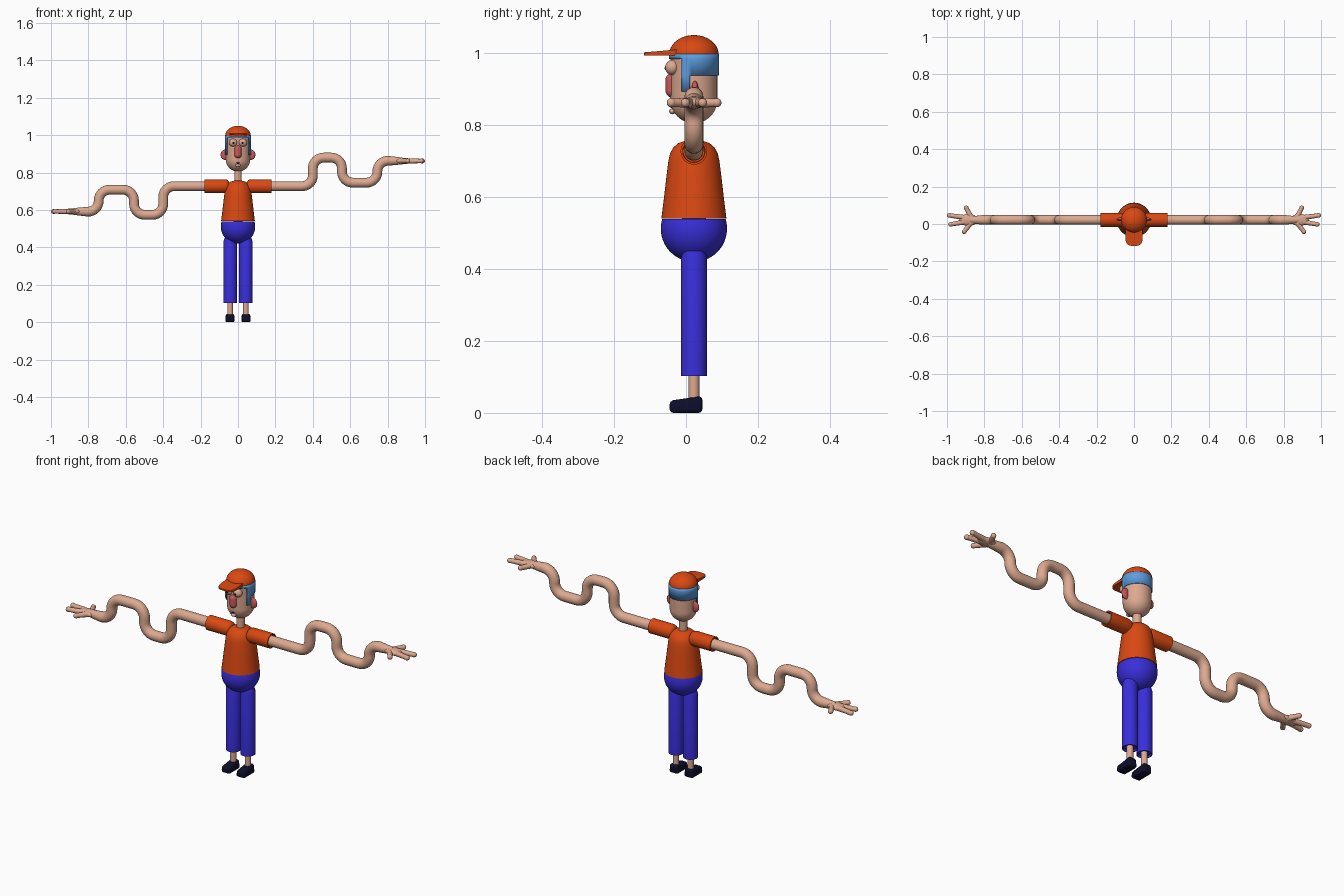
import bpy, bmesh, math
from mathutils import Vector, Matrix

if "Cube" in bpy.data.objects:
    bpy.data.objects.remove(bpy.data.objects["Cube"])

YC = 0.022          # body axis in y
SHOULDER = 0.727    # arm height


def material(name, rgb):
    m = bpy.data.materials.new(name)
    m.diffuse_color = (*rgb, 1)
    m.use_nodes = True
    m.node_tree.nodes["Principled BSDF"].inputs["Base Color"].default_value = m.diffuse_color
    return m


SKIN = material("skin", (0.72, 0.40, 0.28))
ORANGE = material("orange cloth", (0.70, 0.065, 0.006))
BLUE = material("blue trousers", (0.04, 0.028, 0.70))
HAIR = material("blue hair", (0.11, 0.34, 0.75))
RED = material("red nose", (0.62, 0.10, 0.10))
DARK = material("dark navy", (0.004, 0.004, 0.025))


def finish(bm, name, mat, loc=(0, 0, 0), rot=(0, 0, 0), angle=40):
    bmesh.ops.recalc_face_normals(bm, faces=bm.faces)
    me = bpy.data.meshes.new(name)
    bm.to_mesh(me)
    bm.free()
    me.polygons.foreach_set("use_smooth", [True] * len(me.polygons))
    me.set_sharp_from_angle(angle=math.radians(angle))
    me.materials.append(mat)
    ob = bpy.data.objects.new(name, me)
    ob.location, ob.rotation_euler = loc, rot
    bpy.context.collection.objects.link(ob)
    return ob


def loft(bm, rings):
    """Skin a list of vertex-position rings and cap both ends."""
    vs = [[bm.verts.new(p) for p in r] for r in rings]
    n = len(vs[0])
    for a, b in zip(vs, vs[1:]):
        for i in range(n):
            bm.faces.new((a[i], a[(i + 1) % n], b[(i + 1) % n], b[i]))
    bm.faces.new(vs[0])
    bm.faces.new(vs[-1])


def lathe(name, mat, prof, loc=(0, YC, 0), rot=(0, 0, 0), n=48):
    bm = bmesh.new()
    loft(bm, [[(max(r, 0.0005) * math.cos(2 * math.pi * i / n),
                max(r, 0.0005) * math.sin(2 * math.pi * i / n), z)
               for i in range(n)] for r, z in prof])
    return finish(bm, name, mat, loc, rot)


def arc(r, h, z0, a0, a1, n=12):
    """Quarter-ellipse profile points."""
    return [(r * math.cos(math.radians(a0 + (a1 - a0) * i / n)),
             z0 + h * math.sin(math.radians(a0 + (a1 - a0) * i / n))) for i in range(n + 1)]


def ball(bm, loc, size, rot=None):
    m = Matrix.Translation(loc) @ (rot or Matrix()) @ Matrix.Diagonal((*size, 1))
    bmesh.ops.create_uvsphere(bm, u_segments=24, v_segments=16, radius=1, matrix=m)


def ellipsoid(name, mat, loc, size):
    bm = bmesh.new()
    ball(bm, (0, 0, 0), size)
    return finish(bm, name, mat, loc)


def fillet(pts, r, n=8):
    """Round the corners of an xz path."""
    pts = [Vector((x, 0, z)) for x, z in pts]
    out = [pts[0]]
    for a, b, c in zip(pts, pts[1:], pts[2:]):
        u, v = (a - b).normalized(), (c - b).normalized()
        for i in range(n + 1):
            t = math.pi / 2 * i / n
            out.append(b + u * r * (1 - math.sin(t)) + v * r * (1 - math.cos(t)))
    return out + [pts[-1]]


def sweep(bm, path, radii, n=24):
    rings = []
    for i, p in enumerate(path):
        t = (path[min(i + 1, len(path) - 1)] - path[max(i - 1, 0)]).normalized()
        side = Vector((0, 1, 0))
        up = t.cross(side)
        rings.append([p + radii[i] * (side * math.cos(2 * math.pi * k / n)
                                      + up * math.sin(2 * math.pi * k / n)) for k in range(n)])
    loft(bm, rings)


# Torso, hips, neck
lathe("shirt", ORANGE, [(0, 0.54), (0.0905, 0.54), (0.083, 0.60), (0.076, 0.66), (0.071, 0.70),
                        (0.066, 0.722), (0.057, 0.738), (0.043, 0.75), (0.025, 0.756), (0, 0.758)])
lathe("hips", BLUE, arc(0.092, 0.092, 0.512, -90, 17, 20) + [(0, 0.54)])
lathe("neck", SKIN, [(0.02, 0.74), (0.02, 0.83)])

# Legs, ankles and shoes
for s, side in ((1, "right"), (-1, "left")):
    lathe(side + "_trouser_leg", BLUE, [(0, 0.112), (0.031, 0.112), (0.032, 0.102), (0.036, 0.102),
                                        (0.036, 0.43), (0.03, 0.45), (0, 0.465)], (s * 0.042, YC, 0))
    lathe(side + "_ankle", SKIN, [(0.015, 0.03), (0.015, 0.13)], (s * 0.042, YC, 0))
    bm = bmesh.new()
    bmesh.ops.create_cube(bm, size=1, matrix=Matrix.Translation((0, 0, 0.0235))
                          @ Matrix.Diagonal((0.052, 0.091, 0.047, 1)))
    for v in bm.verts:
        if v.co.z > 0.03:
            v.co.x *= 0.85
            if v.co.y < 0:
                v.co.z = 0.034
    bmesh.ops.bevel(bm, geom=bm.edges[:], offset=0.011, segments=4, profile=0.5, affect='EDGES')
    finish(bm, side + "_shoe", DARK, (s * 0.043, 0.0, 0))

# Arms: one wavy arm, turned half round the y axis for the other side
for side, turn in (("right", 0), ("left", math.pi)):
    where, rot = (0, YC, SHOULDER), (0, turn, 0)
    lathe(side + "_sleeve", ORANGE, [(0, 0.045), (0.022, 0.047), (0.033, 0.055), (0.037, 0.068),
                                     (0.037, 0.18), (0.031, 0.18), (0.03, 0.165), (0, 0.165)],
          where, (0, math.pi / 2 + turn, 0))
    path = fillet([(0.1, 0), (0.40, 0), (0.40, 0.153), (0.556, 0.153), (0.556, 0.019),
                   (0.745, 0.019), (0.745, 0.137), (0.88, 0.135)], 0.058)
    bm = bmesh.new()
    sweep(bm, path, [0.026] * (len(path) - 1) + [0.018])
    finish(bm, side + "_arm", SKIN, where, rot)
    # Hand: flat palm and tapering fingers
    bm = bmesh.new()
    ball(bm, (0.885, 0, 0.135), (0.05, 0.032, 0.0165))
    for (x0, y0), (x1, y1) in (((0.87, 0.012), (0.897, 0.064)), ((0.90, 0.012), (0.987, 0.024)),
                               ((0.90, -0.01), (0.98, -0.024)), ((0.87, -0.012), (0.908, -0.063))):
        d = Vector((x1 - x0, y1 - y0, 0))
        q = Vector((0, 0, 1)).rotation_difference(d).to_matrix().to_4x4()
        mid = Vector(((x0 + x1) / 2, (y0 + y1) / 2, 0.135))
        bmesh.ops.create_cone(bm, cap_ends=True, segments=16, radius1=0.014, radius2=0.0115,
                              depth=d.length, matrix=Matrix.Translation(mid) @ q)
        ball(bm, (x1, y1, 0.135), (0.0125, 0.0125, 0.0125))
    finish(bm, side + "_hand", SKIN, where, rot)

# Head
lathe("head", SKIN, arc(0.065, 0.065, 0.87, -90, 0) + [(0.065, 0.995), (0, 0.995)])
ellipsoid("chin_lip", SKIN, (0, -0.038, 0.838), (0.014, 0.009, 0.008))
ellipsoid("mouth", DARK, (0, -0.039, 0.851), (0.009, 0.005, 0.004))
lathe("nose", RED, arc(0.02, 0.02, 0.896, -90, 0) + arc(0.02, 0.02, 0.925, 0, 90), (0, -0.037, 0))
for s, side in ((1, "right"), (-1, "left")):
    ellipsoid(side + "_ear", RED, (s * 0.068, YC + 0.003, 0.895), (0.025, 0.010, 0.028))
    ellipsoid(side + "_eye", SKIN, (s * 0.026, -0.038, 0.96), (0.022, 0.02, 0.021))
    ellipsoid(side + "_pupil", DARK, (s * 0.024, -0.0565, 0.958), (0.005, 0.003, 0.005))

# Hair: thin shell with a low back, two sideburns and a narrow fringe
bm = bmesh.new()
N, levels = 72, (0.893, 0.9375, 0.984, 0.998)
grid = [[bm.verts.new((0.0675 * math.sin(2 * math.pi * i / N), 0.0675 * math.cos(2 * math.pi * i / N), z))
         for i in range(N)] for z in levels]
for row in range(3):
    for i in range(N):
        deg = (i + 0.5) * 360 / N
        deg = min(deg, 360 - deg)
        if row == 2 or (row == 1 and deg < 120) or (row == 0 and 100 < deg < 120):
            j = (i + 1) % N
            bm.faces.new((grid[row][i], grid[row][j], grid[row + 1][j], grid[row + 1][i]))
bmesh.ops.delete(bm, geom=[v for v in bm.verts if not v.link_faces], context='VERTS')
hair = finish(bm, "hair", HAIR, (0, YC, 0))
mod = hair.modifiers.new("thickness", 'SOLIDIFY')
mod.thickness, mod.offset = 0.004, 0

# Cap dome and brim
lathe("cap_dome", ORANGE, [(0, 0.994), (0.0685, 0.994)] + arc(0.0685, 0.053, 0.997, 0, 90, 14))
bm = bmesh.new()
outline = [(0.046, 0.0)]
for i in range(25):
    a = math.pi * i / 24
    c, s = math.cos(a), math.sin(a)
    outline.append((0.046 * math.copysign(abs(c) ** 0.6, c), -0.06 - 0.057 * abs(s) ** 0.6))
outline.append((-0.046, 0.0))
loft(bm, [[(x, y, 0.994) for x, y in outline],
          [(x, y, 1.012 + 0.085 * min(y, 0)) for x, y in outline]])
finish(bm, "cap_brim", ORANGE)
